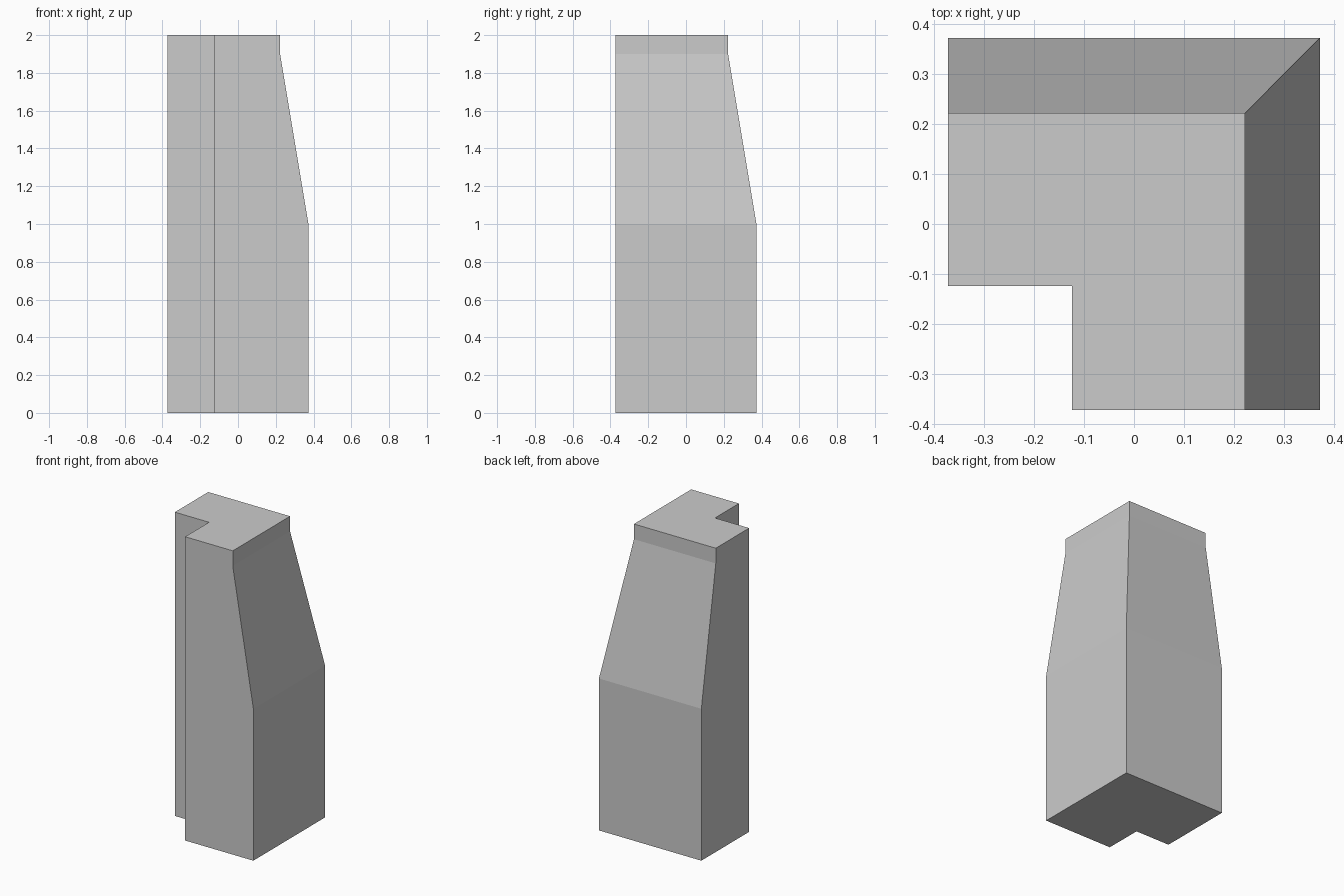
import bpy, bmesh

if "Cube" in bpy.data.objects:
    bpy.data.objects.remove(bpy.data.objects["Cube"])

LOW = -0.373     # straight end faces
NOTCH = -0.124   # inner corner of the L

# Height and position of the two outer walls at each level
LEVELS = [(0.0, 0.373), (1.0, 0.373), (1.9, 0.223), (2.0, 0.223)]


def l_section(outer):
    """L-shaped outline, counter-clockwise from above."""
    return [(NOTCH, LOW), (outer, LOW), (outer, outer),
            (LOW, outer), (LOW, NOTCH), (NOTCH, NOTCH)]


# Corner pillar: L sections lofted upwards
bm = bmesh.new()
rings = [[bm.verts.new((x, y, z)) for x, y in l_section(outer)]
         for z, outer in LEVELS]
for a, b in zip(rings, rings[1:]):
    for i in range(6):
        j = (i + 1) % 6
        bm.faces.new((a[i], a[j], b[j], b[i]))

# Bottom and top caps
bm.faces.new(rings[0][::-1])
bm.faces.new(rings[-1])

mesh = bpy.data.meshes.new("corner_pillar")
bm.to_mesh(mesh)
bm.free()
pillar = bpy.data.objects.new("corner_pillar", mesh)
bpy.context.collection.objects.link(pillar)
